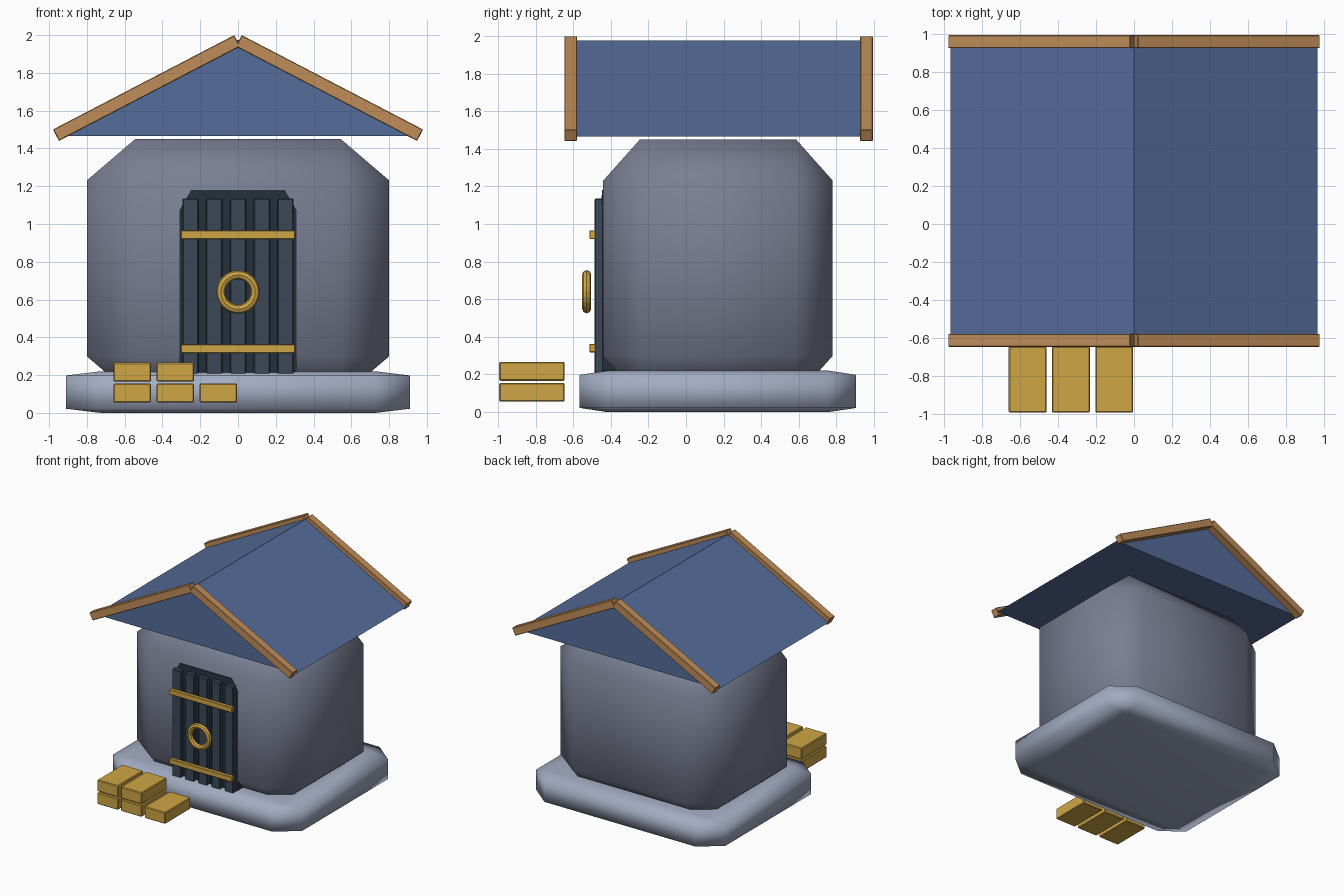
import bpy, bmesh, math
from mathutils import Matrix

if "Cube" in bpy.data.objects:
    bpy.data.objects.remove(bpy.data.objects["Cube"])


def material(name, rgb):
    m = bpy.data.materials.new(name)
    m.diffuse_color = (*rgb, 1)
    m.use_nodes = True
    m.node_tree.nodes["Principled BSDF"].inputs["Base Color"].default_value = m.diffuse_color
    return m


STONE = material("pale_stone", (0.36, 0.41, 0.54))
WALL = material("wall_stone", (0.19, 0.21, 0.29))
ROOF = material("roof_blue", (0.09, 0.15, 0.32))
WOOD = material("trim_wood", (0.53, 0.27, 0.10))
DARK = material("dark_frame", (0.018, 0.028, 0.042))
PLANK = material("door_plank", (0.045, 0.065, 0.095))
GOLD = material("gold", (0.62, 0.38, 0.06))


def finish(name, bm, mat, smooth=False):
    bmesh.ops.recalc_face_normals(bm, faces=bm.faces)
    for f in bm.faces:
        f.smooth = smooth
    me = bpy.data.meshes.new(name)
    bm.to_mesh(me)
    bm.free()
    me.materials.append(mat)
    ob = bpy.data.objects.new(name, me)
    bpy.context.collection.objects.link(ob)
    return ob


def box(name, lo, hi, mat, ratio=0.0, bevel=0.0, smooth=False):
    """Box between two corners. ratio chamfers the unit cube before scaling
    (stretched chamfer); bevel chamfers evenly after scaling."""
    size = [b - a for a, b in zip(lo, hi)]
    mid = [(a + b) / 2 for a, b in zip(lo, hi)]
    bm = bmesh.new()
    bmesh.ops.create_cube(bm, size=1)
    if ratio:
        bmesh.ops.bevel(bm, geom=bm.edges[:], offset=ratio, segments=1, affect='EDGES')
    bmesh.ops.scale(bm, vec=size, verts=bm.verts)
    if bevel:
        bmesh.ops.bevel(bm, geom=bm.edges[:], offset=bevel, segments=1, affect='EDGES')
    ob = finish(name, bm, mat, smooth)
    ob.location = mid
    return ob


# Stone base and house body, soft stretched chamfers
box("base", (-0.91, -0.565, 0), (0.91, 0.905, 0.22), STONE, ratio=0.1, smooth=True)
box("house_body", (-0.8, -0.44, 0.08), (0.8, 0.78, 1.45), WALL, ratio=0.16, smooth=True)

# Roof prism
bm = bmesh.new()
profile = [(-0.965, 1.465), (0.965, 1.465), (0, 1.975)]
face = bm.faces.new([bm.verts.new((x, -0.58, z)) for x, z in profile])
ext = bmesh.ops.extrude_face_region(bm, geom=[face])
bmesh.ops.translate(bm, vec=(0, 1.51, 0),
                    verts=[g for g in ext["geom"] if isinstance(g, bmesh.types.BMVert)])
finish("roof", bm, ROOF)

# Sloping trim boards on both gables
for end, y in (("front", -0.613), ("back", 0.96)):
    for side, s in (("left", -1), ("right", 1)):
        board = box(f"{end}_{side}_roof_trim", (-0.541, -0.034, -0.034),
                    (0.541, 0.034, 0.034), WOOD, bevel=0.004)
        board.location = (s * 0.484, y, 1.72)
        board.rotation_euler.y = s * math.radians(27.5)

# Door frame, planks, straps
box("door_frame", (-0.31, -0.455, 0.12), (0.31, -0.36, 1.18), DARK, ratio=0.1)
for i in range(5):
    x = (i - 2) * 0.126
    box(f"door_plank_{i + 1}", (x - 0.043, -0.486, 0.15), (x + 0.043, -0.44, 1.135),
        PLANK, bevel=0.006)
for name, z in (("lower_strap", 0.34), ("upper_strap", 0.943)):
    box(name, (-0.302, -0.514, z - 0.023), (0.302, -0.48, z + 0.023), GOLD, bevel=0.004)

# Door ring
bpy.ops.mesh.primitive_torus_add(major_radius=0.091, minor_radius=0.024,
                                 major_segments=24, minor_segments=8,
                                 location=(0, -0.528, 0.64),
                                 rotation=(math.pi / 2, 0, 0))
ring = bpy.context.object
ring.name = "door_ring"
ring.data.materials.append(GOLD)

# Stack of gold bars: three below, two on top
for row, count in enumerate((3, 2)):
    for i in range(count):
        x, z = -0.66 + i * 0.228, 0.055 + row * 0.111
        box(f"gold_bar_{row + 1}_{i + 1}", (x, -0.993, z), (x + 0.2, -0.645, z + 0.1),
            GOLD, bevel=0.006)
